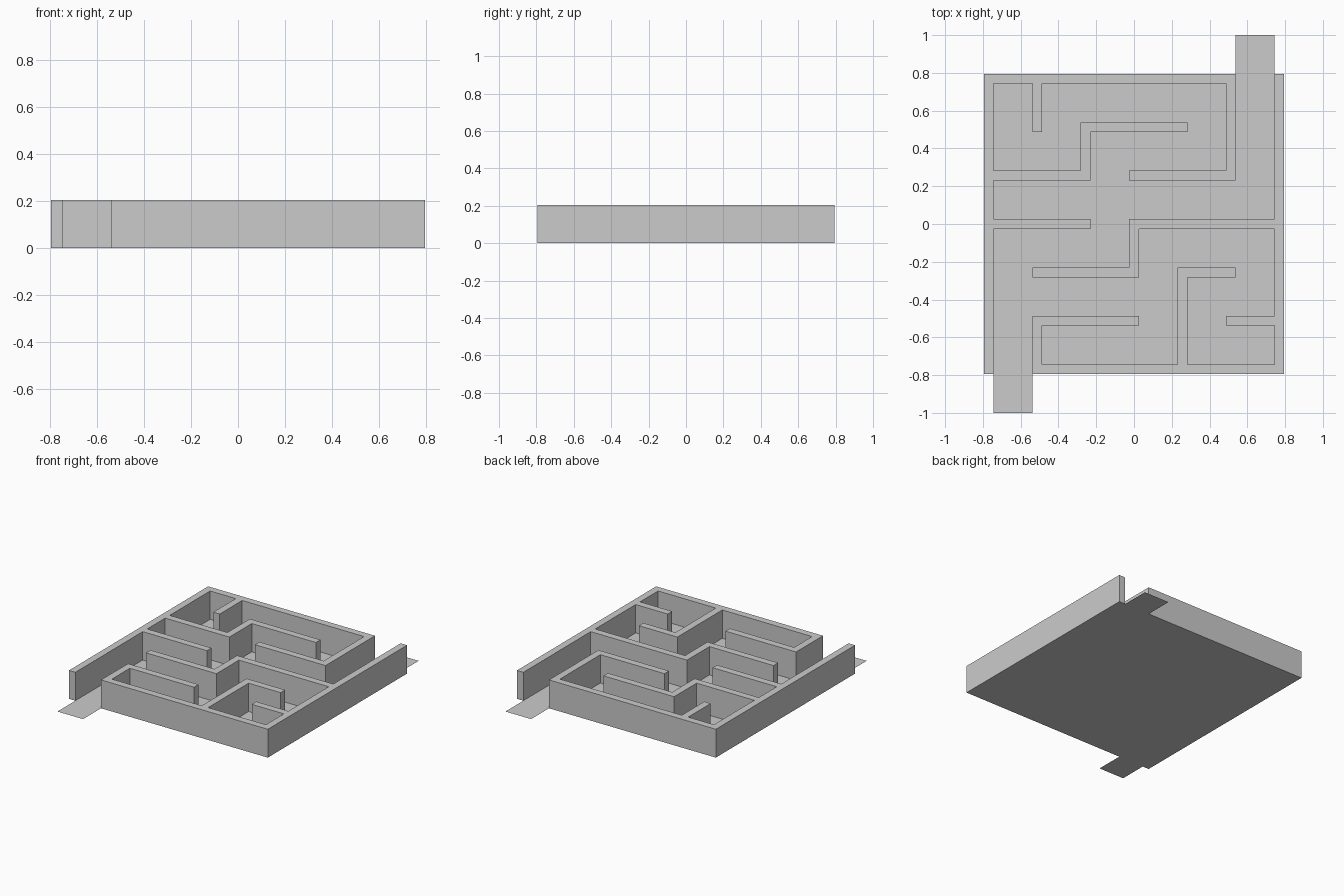
import bpy, bmesh, math

if "Cube" in bpy.data.objects:
    bpy.data.objects.remove(bpy.data.objects["Cube"])

S = 1 / 3.9          # spacing of the maze lattice
T = 0.1              # half wall thickness, in lattice units
H = 0.8 * S          # wall height


def make_object(name, bm):
    mesh = bpy.data.meshes.new(name)
    bm.to_mesh(mesh)
    bm.free()
    obj = bpy.data.objects.new(name, mesh)
    bpy.context.collection.objects.link(obj)
    return obj


def build_walls(name, paths):
    """Join lattice paths into one clean wall mesh, standing on the floor."""
    # slabs alternate wall-thickness and corridor: slab 2k is lattice line k
    cuts = [S * (k + d) for k in range(-3, 4) for d in (-T, T)]
    cells = set()
    for path in paths:
        for (x0, y0), (x1, y1) in zip(path, path[1:]):
            for i in range(2 * min(x0, x1) + 6, 2 * max(x0, x1) + 7):
                for j in range(2 * min(y0, y1) + 6, 2 * max(y0, y1) + 7):
                    cells.add((i, j))
    bm = bmesh.new()

    def quad(*corners):
        bm.faces.new([bm.verts.new((cuts[i], cuts[j], z)) for i, j, z in corners])

    for i, j in cells:
        ring = [(i, j), (i + 1, j), (i + 1, j + 1), (i, j + 1)]
        quad(*[(a, b, H) for a, b in ring])
        # side faces only where the neighbouring cell is open
        for n, (di, dj) in enumerate([(0, -1), (1, 0), (0, 1), (-1, 0)]):
            if (i + di, j + dj) not in cells:
                p, q = ring[n], ring[(n + 1) % 4]
                quad((*p, 0), (*q, 0), (*q, H), (*p, H))
    bmesh.ops.remove_doubles(bm, verts=bm.verts, dist=1e-5)
    bmesh.ops.dissolve_limit(bm, angle_limit=math.radians(1),
                             verts=bm.verts, edges=bm.edges)
    return make_object(name, bm)


# Floor sheet with entrance and exit tongues (second half is a 180 degree turn)
half = [(-3.1, -3.1), (-2.9, -3.1), (-2.9, -3.9), (-2.1, -3.9), (-2.1, -3.1), (3.1, -3.1)]
outline = half + [(-x, -y) for x, y in half if (x, y) != (3.1, -3.1)] + [(-3.1, 3.1)]
bm = bmesh.new()
bm.faces.new([bm.verts.new((x * S, y * S, 0)) for x, y in outline])
make_object("floor", bm)

# Walls joined to the left and back border
build_walls("left_back_walls", [
    [(-3, -3), (-3, 3), (2, 3), (2, 1), (0, 1)],
    [(-2, 3), (-2, 2)],
    [(-3, 1), (-1, 1), (-1, 2), (1, 2)],
    [(-3, 0), (-1, 0)],
])

# Walls joined to the right and front border
build_walls("right_front_walls", [
    [(3, 3), (3, -3), (-2, -3), (-2, -2), (0, -2)],
    [(3, 0), (0, 0), (0, -1), (-2, -1)],
    [(1, -3), (1, -1), (2, -1)],
    [(3, -2), (2, -2)],
])
